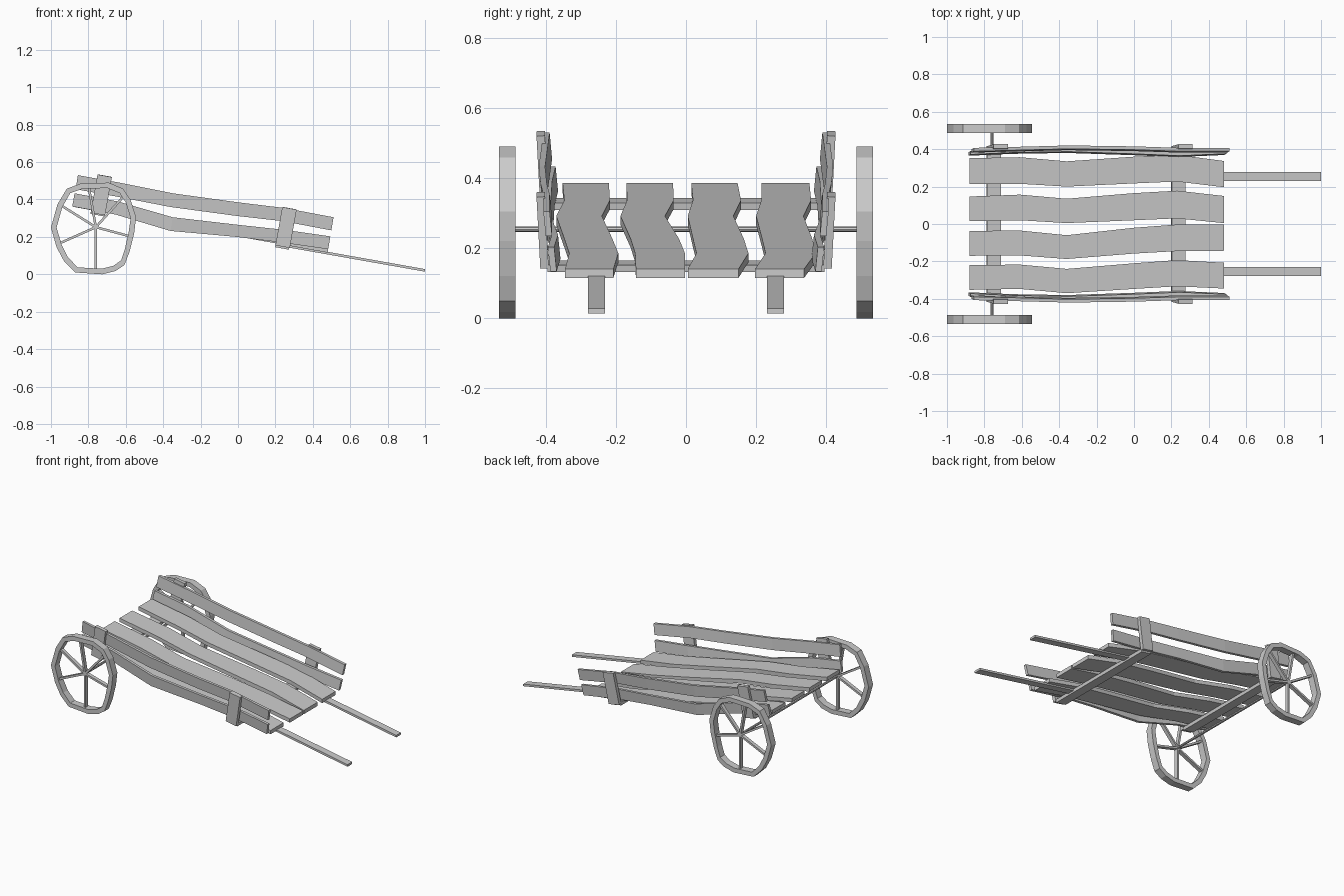
import bpy
from math import cos, sin, radians, atan
from mathutils import Matrix, Vector

if "Cube" in bpy.data.objects:
    bpy.data.objects.remove(bpy.data.objects["Cube"])

SLOPE = 0.18                      # tilt of the whole bed
TILT = atan(SLOPE)


def bed_top(x):
    return 0.227 - SLOPE * x


def make(name, verts, faces):
    me = bpy.data.meshes.new(name)
    me.from_pydata(verts, [], faces)
    me.validate()
    ob = bpy.data.objects.new(name, me)
    bpy.context.collection.objects.link(ob)
    return ob


def loft(name, sections, closed=False):
    """Skin a row of 4-point sections into a solid strip or a closed ring."""
    n = len(sections)
    verts = [p for s in sections for p in s]
    faces = []
    for i in range(n if closed else n - 1):
        a, b = 4 * i, 4 * ((i + 1) % n)
        for k in range(4):
            j = (k + 1) % 4
            faces.append((a + k, a + j, b + j, b + k))
    if not closed:
        faces += [(3, 2, 1, 0), tuple(4 * n - 4 + k for k in range(4))]
    ob = make(name, verts, faces)
    import bmesh
    bm = bmesh.new()
    bm.from_mesh(ob.data)
    bmesh.ops.recalc_face_normals(bm, faces=bm.faces)
    bm.to_mesh(ob.data)
    bm.free()
    return ob


def box(name, centre, size, rot=None):
    m = Matrix.Translation(centre) @ (rot or Matrix()).to_4x4()
    secs = []
    for x in (-0.5, 0.5):
        secs.append([m @ Vector((x * size[0], y * size[1], z * size[2]))
                     for y, z in ((-.5, -.5), (.5, -.5), (.5, .5), (-.5, .5))])
    return loft(name, secs)


tilt = Matrix.Rotation(TILT, 4, 'Y')

# Bed planks: wavy edges (low y, high y) at shared stations
XS = (-0.88, -0.61, -0.36, 0.0, 0.23, 0.48)
PLANKS = (
    ((.215, .352), (.215, .357), (.20, .335), (.217, .36), (.227, .37), (.197, .337)),
    ((.015, .147), (.02, .157), (.005, .135), (.02, .165), (.03, .178), (.005, .15)),
    ((-.17, -.037), (-.168, -.035), (-.187, -.06), (-.158, -.02), (-.145, -.003), (-.143, -.003)),
    ((-.352, -.22), (-.347, -.217), (-.37, -.24), (-.347, -.21), (-.333, -.193), (-.345, -.207)),
)
for i, edges in enumerate(PLANKS):
    secs = []
    for x, (a, b) in zip(XS, edges):
        t = bed_top(x)
        secs.append([(x, a, t - .025), (x, b, t - .025), (x, b, t), (x, a, t)])
    loft(f"bed_plank_{i + 1}", secs)

# Cross beams under the bed
for name, x in (("front_cross_beam", 0.237), ("rear_cross_beam", -0.75)):
    box(name, (x, 0, bed_top(x) - .036), (0.075, 0.79, 0.02), tilt)

# Side boards: (x, bottom z, top z, centre y)
UPPER = ((-.862, .455, .53, .395), (-.65, .417, .492, .40), (-.355, .36, .433, .408),
         (0, .312, .384, .403), (.24, .285, .355, .395), (.505, .235, .305, .395))
LOWER = ((-.88, .363, .433, .378), (-.65, .32, .39, .388), (-.355, .232, .305, .393),
         (0, .2, .264, .381), (.24, .17, .238, .371), (.488, .134, .203, .382))
# Wheel rim outline (x, z) around the hub
HUB = Vector((-.76, 0, .252))
RIM = ((-1, .25), (-.965, .375), (-.915, .458), (-.84, .486), (-.69, .49), (-.615, .458),
       (-.575, .4), (-.545, .305), (-.555, .22), (-.58, .12), (-.607, .05), (-.655, .018),
       (-.725, 0), (-.87, .01), (-.93, .07), (-.97, .145))


def rim_radius(angle):
    """Distance from hub to the rim outline along an angle."""
    d = Vector((cos(angle), sin(angle)))
    h = Vector((HUB.x, HUB.z))
    return max((Vector(p) - h).length * ((Vector(p) - h).normalized().dot(d) > .96)
               for p in RIM)


for side, s in (("left", -1), ("right", 1)):
    # side boards, leaning slightly outwards
    for label, rows in (("upper", UPPER), ("lower", LOWER)):
        secs = []
        for x, z0, z1, y in rows:
            secs.append([(x - .006, s * (y - .013), z0), (x - .006, s * (y + .005), z0),
                         (x + .006, s * (y + .012), z1), (x + .006, s * (y - .006), z1)])
        loft(f"{side}_{label}_side_board", secs)

    # side posts
    lean = Matrix.Rotation(radians(-3 * s), 4, 'X')
    for label, c in (("front", (.257, .251)), ("rear", (-.731, .425))):
        box(f"{side}_{label}_post", (c[0], s * .409, c[1]), (.078, .024, .208), tilt @ lean)

    # pull handles
    x0, x1 = 0.2, 1.0
    secs = []
    for x in (x0, x1):
        t = .028 + SLOPE * (1 - x) - .003 * (1 - x)
        secs.append([(x, s * .255 - .024, t - .014), (x, s * .255 + .024, t - .014),
                     (x, s * .255 + .024, t), (x, s * .255 - .024, t)])
    loft(f"{side}_handle", secs)

    # wheel rim
    secs = []
    for x, z in RIM:
        r = Vector((x - HUB.x, 0, z - HUB.z))
        q = HUB + r * (1 - .03 / r.length)
        secs.append([(x, s * .487, z), (x, s * .534, z),
                     (q.x, s * .534, q.z), (q.x, s * .487, q.z)])
    loft(f"{side}_wheel_rim", secs, closed=True)

    # spokes
    for i, deg in enumerate((-90, -15, 48, 100, 148, 204)):
        a = radians(deg)
        L = rim_radius(a) - .02
        c = (HUB.x + cos(a) * L / 2, s * .51, HUB.z + sin(a) * L / 2)
        box(f"{side}_spoke_{i + 1}", c, (L, .025, .013), Matrix.Rotation(-a, 4, 'Y'))

# Axle
bpy.ops.mesh.primitive_cylinder_add(vertices=8, radius=.008, depth=1.03,
                                    location=(HUB.x, 0, HUB.z + .002),
                                    rotation=(radians(90), 0, 0))
bpy.context.object.name = "axle"
